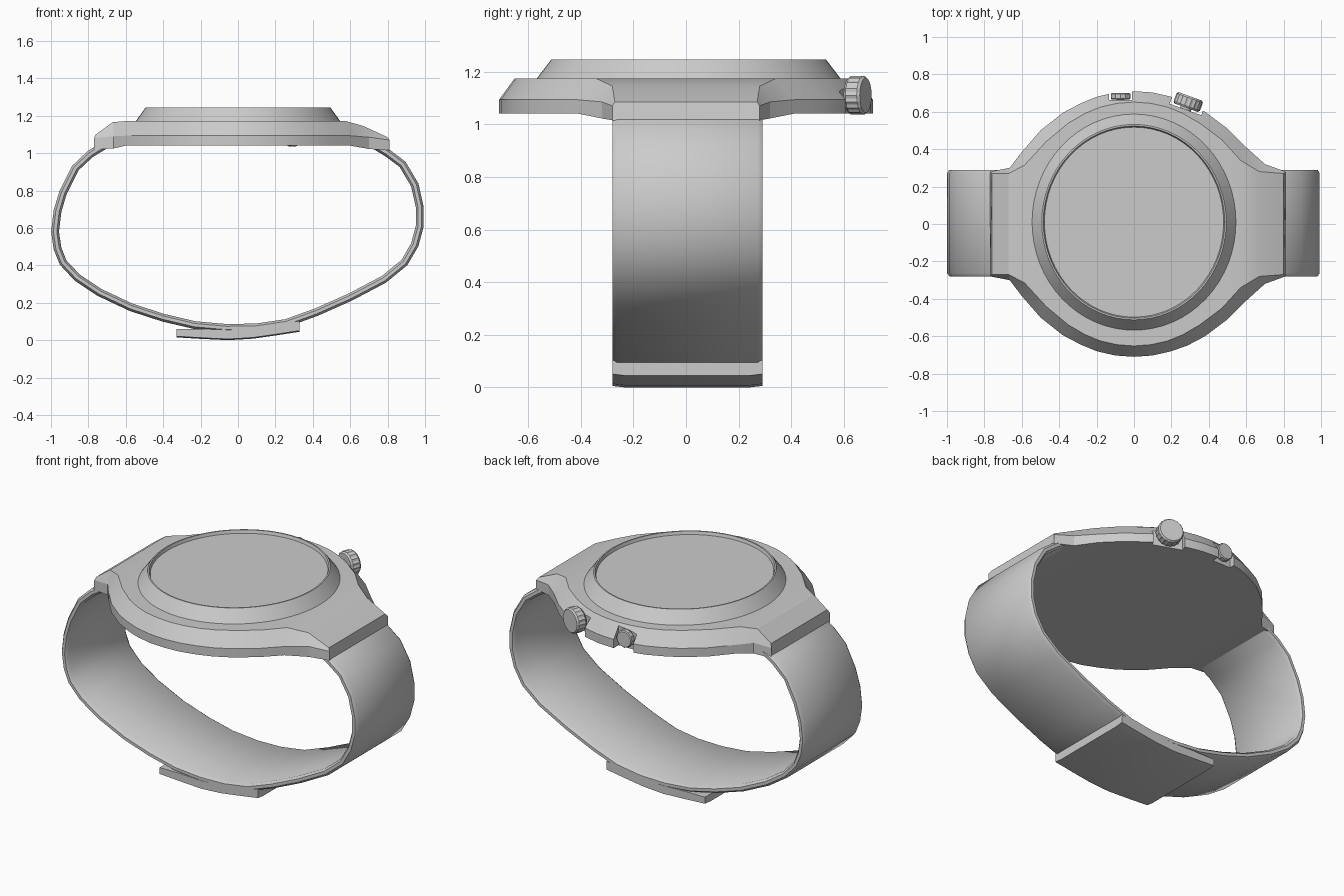
import bpy, bmesh, math
from mathutils import Vector

if "Cube" in bpy.data.objects:
    bpy.data.objects.remove(bpy.data.objects["Cube"])


def make(name, bm, angle=30):
    bmesh.ops.recalc_face_normals(bm, faces=bm.faces[:])
    me = bpy.data.meshes.new(name)
    bm.to_mesh(me)
    bm.free()
    ob = bpy.data.objects.new(name, me)
    bpy.context.collection.objects.link(ob)
    smooth(ob, angle)
    return ob


def smooth(ob, angle):
    bpy.ops.object.select_all(action='DESELECT')
    ob.select_set(True)
    bpy.context.view_layer.objects.active = ob
    bpy.ops.object.shade_smooth_by_angle(angle=math.radians(angle))


def loft(name, sections, angle=30):
    """Skin closed cross-sections of equal point count and cap both ends."""
    bm = bmesh.new()
    rings = [[bm.verts.new(p) for p in s] for s in sections]
    n = len(rings[0])
    for a, b in zip(rings, rings[1:]):
        for i in range(n):
            j = (i + 1) % n
            bm.faces.new((a[i], a[j], b[j], b[i]))
    bm.faces.new(rings[0])
    bm.faces.new(rings[-1])
    return make(name, bm, angle)


# Case: stations along x -> (x, half y, top x, top half y)
stations = [(-.77, .28, -.76, .27), (-.665, .30, -.67, .27), (-.60, .385, -.585, .315),
            (-.50, .50, -.47, .44), (-.38, .595, -.35, .54), (-.285, .645, -.26, .592),
            (-.20, .68, -.18, .625), (-.10, .703, -.09, .645), (0, .71, 0, .652),
            (.10, .703, .09, .645), (.20, .68, .18, .625), (.285, .65, .26, .592),
            (.38, .60, .35, .54), (.50, .51, .47, .45), (.60, .41, .57, .34),
            (.70, .32, .67, .28), (.81, .28, .80, .27)]
drop = {0: (1.10, 1.08, 1.02), 1: (1.165, 1.09, 1.025), 15: (1.145, 1.085, 1.022),
        16: (1.085, 1.07, 1.015)}
sections = []
for i, (x, y, xt, yt) in enumerate(stations):
    zt, zm, zb = drop.get(i, (1.173, 1.093, 1.04))
    sections.append([(x, -y, zb), (x, -y, zm), (xt, -yt, zt),
                     (xt, yt, zt), (x, y, zm), (x, y, zb)])
case = loft("watch_case", sections, 20)


# Notches in the case rim for the crown and the push button
def notch(cx, cy, deg, width, depth):
    a = math.radians(deg)
    out, side = Vector((math.cos(a), math.sin(a), 0)), Vector((-math.sin(a), math.cos(a), 0))
    c = Vector((cx, cy, 0))
    secs = [[c + out * d + side * s + Vector((0, 0, z))
             for s, z in ((-width / 2, .9), (width / 2, .9), (width / 2, 1.3), (-width / 2, 1.3))]
            for d in (0, depth)]
    cutter = loft("notch_cutter", secs)
    cutter.hide_render = True
    mod = case.modifiers.new("notch", 'BOOLEAN')
    mod.operation, mod.solver, mod.object = 'DIFFERENCE', 'EXACT', cutter
    bpy.context.view_layer.objects.active = case
    bpy.ops.object.modifier_apply(modifier=mod.name)
    bpy.data.objects.remove(cutter)


notch(.275, .612, 70, .18, .2)
notch(-.072, .662, 90, .122, .2)
smooth(case, 20)


# Bezel and glass: slightly oval turned shapes
def lathe(name, profile, n=64, sy=1.06, cy=.01):
    secs = [[(r * math.cos(2 * math.pi * i / n), cy + sy * r * math.sin(2 * math.pi * i / n), z)
             for i in range(n)] for r, z in profile]
    return loft(name, secs)


lathe("bezel", [(.54, 1.15), (.545, 1.173), (.493, 1.245), (.485, 1.245), (.478, 1.22)])
lathe("glass", [(.479, 1.215), (.479, 1.227)])


# Crown and push button: knurled discs with a stem
def knob(name, cx, cy, cz, deg, r, depth, teeth):
    a = math.radians(deg)
    out, side = Vector((math.cos(a), math.sin(a), 0)), Vector((-math.sin(a), math.cos(a), 0))
    c, up = Vector((cx, cy, cz)), Vector((0, 0, 1))

    def ring(d, rad, groove):
        pts = []
        for i in range(teeth * 2):
            t = math.pi * i / teeth
            k = rad * (groove if i % 2 else 1)
            pts.append(c + out * d + side * (k * math.cos(t)) + up * (k * math.sin(t)))
        return pts
    h = depth / 2
    loft(name, [ring(-h, r * .88, 1), ring(-h * .7, r, .95), ring(h * .7, r, .95),
                ring(h, r * .88, 1)], 20)
    loft(name + "_stem", [ring(-h - .06, r * .4, 1), ring(-h + .01, r * .4, 1)])


knob("crown", .29, .652, 1.11, 70, .075, .065, 18)
knob("push_button", -.072, .683, 1.105, 90, .052, .035, 12)

# Strap: rounded flat section swept round the wrist loop
path = [(-.70, 1.05), (-.79, .995), (-.87, .92), (-.935, .79), (-.965, .69), (-.978, .58),
        (-.965, .49), (-.935, .415), (-.86, .335), (-.74, .255), (-.57, .175), (-.40, .12),
        (-.23, .08), (-.06, .065), (.10, .068), (.26, .092), (.42, .15), (.60, .23),
        (.78, .325), (.89, .415), (.945, .51), (.972, .61), (.972, .71), (.945, .83),
        (.88, .94), (.80, 1.0), (.71, 1.055)]
shape = [(-.285, -.009), (-.285, .009), (-.268, .021), (.268, .021),
         (.285, .009), (.285, -.009), (.268, -.021), (-.268, -.021)]
sections = []
for i, p in enumerate(path):
    q, r = path[max(i - 1, 0)], path[min(i + 1, len(path) - 1)]
    t = Vector((r[0] - q[0], r[1] - q[1])).normalized()
    sections.append([(p[0] + t.y * n, .005 + y, p[1] - t.x * n) for y, n in shape])
loft("strap", sections, 40)

# Clasp plate under the strap
plate = [(-.33, .015, .06), (-.20, .007, .06), (-.05, .0, .055), (.08, .008, .06),
         (.20, .025, .08), (.33, .045, .102)]
loft("clasp", [[(x, -.28, lo + .006), (x, -.23, lo), (x, .24, lo), (x, .29, lo + .006),
                (x, .29, hi), (x, -.28, hi)] for x, lo, hi in plate])
